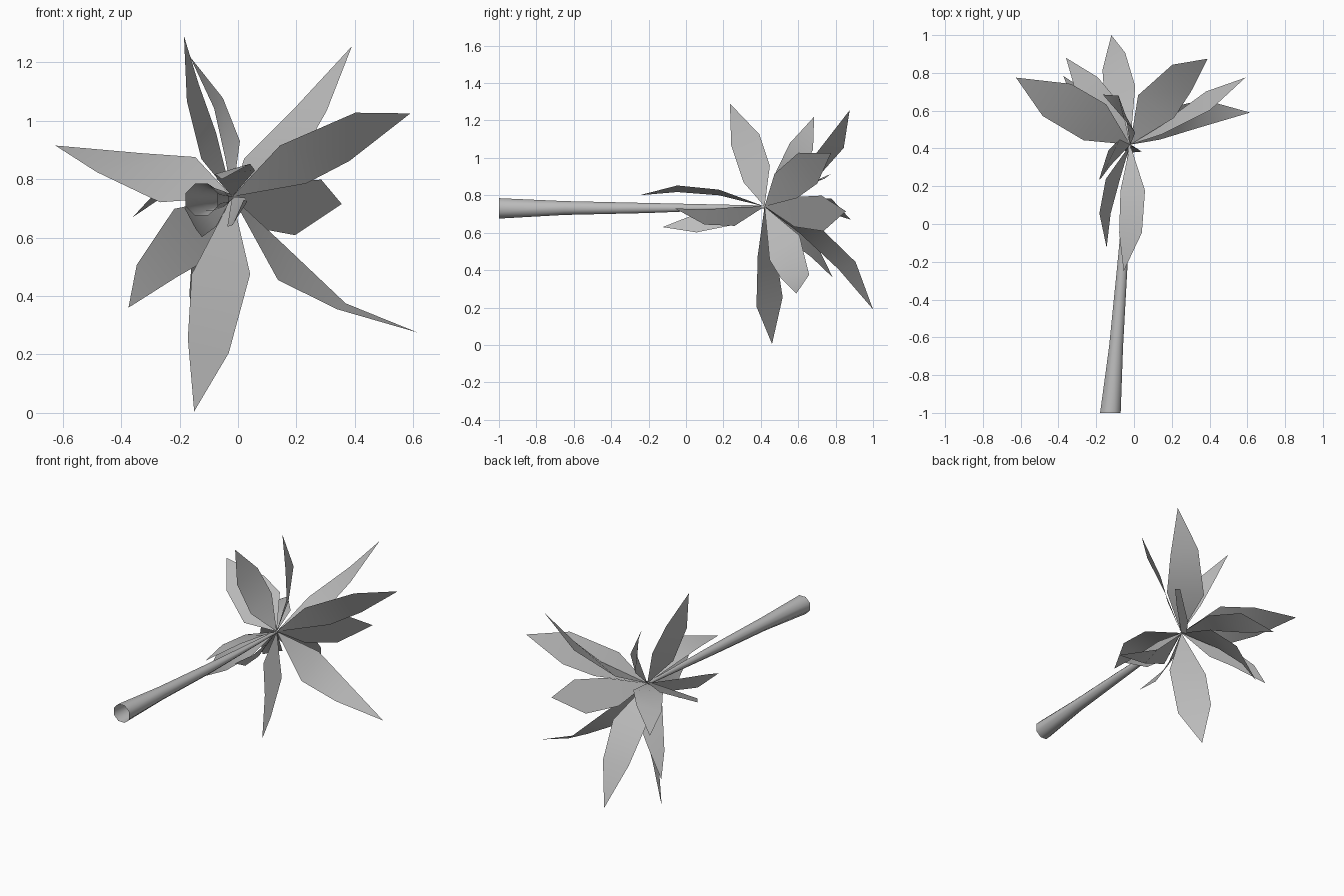
import bpy
import bmesh
import math
from mathutils import Vector

cube = bpy.data.objects.get("Cube")
if cube:
    bpy.data.objects.remove(cube, do_unlink=True)

# One plain grey for the whole plant
GREY = (0.5, 0.5, 0.5, 1)
grey = bpy.data.materials.new("plain_grey")
grey.use_nodes = True
grey.diffuse_color = GREY
grey.node_tree.nodes["Principled BSDF"].inputs["Base Color"].default_value = GREY

CROWN = Vector((-0.02, 0.42, 0.74))


def finish(bm, name):
    """Turn the bmesh into a smooth shaded object."""
    mesh = bpy.data.meshes.new(name)
    for face in bm.faces:
        face.smooth = True
    bm.to_mesh(mesh)
    bm.free()
    mesh.materials.append(grey)
    obj = bpy.data.objects.new(name, mesh)
    bpy.context.scene.collection.objects.link(obj)
    return obj


def leaf(name, tip, inner_side, outer_side, bulge=(0, 0, 0)):
    """Pointed blade from the crown to the tip, with two cross-sections."""
    tip, bulge = Vector(tip), Vector(bulge)
    bm = bmesh.new()
    base = bm.verts.new(CROWN)
    pairs = []
    for part, side in ((1 / 3, inner_side), (2 / 3, outer_side)):
        centre = CROWN.lerp(tip, part) + bulge
        half = Vector(side) / 2
        pairs.append([bm.verts.new(centre + half), bm.verts.new(centre - half)])
    (a, b), (c, d) = pairs
    end = bm.verts.new(tip)
    bm.faces.new((base, a, b))
    bm.faces.new((a, c, d, b))
    bm.faces.new((c, end, d))
    return finish(bm, name)


def trunk(name, stations, sides=8):
    """Tapered open tube lying along y."""
    bm = bmesh.new()
    rings = []
    for x, y, z, radius in stations:
        ring = []
        for i in range(sides):
            angle = math.tau * (i + 0.5) / sides
            ring.append(bm.verts.new((x + radius * math.cos(angle), y,
                                      z + radius * math.sin(angle))))
        rings.append(ring)
    for low, high in zip(rings, rings[1:]):
        for i in range(sides):
            j = (i + 1) % sides
            bm.faces.new((low[i], low[j], high[j], high[i]))
    return finish(bm, name)


trunk("trunk", [(-0.125, -1, 0.73, 0.059), (-0.095, -0.65, 0.732, 0.04),
                (-0.06, -0.2, 0.732, 0.029), (-0.022, 0.42, 0.738, 0.008)])

# Leaves pointing up
leaf("upper_front_leaf", (-0.185, 0.235, 1.29), (0.05, 0.14, 0.09), (0.04, 0.15, 0.06),
     (-0.025, 0.02, -0.01))
leaf("upper_back_leaf", (-0.165, 0.685, 1.22), (-0.05, 0.09, -0.06), (-0.03, 0.125, -0.035),
     (0.05, 0.02, 0))
leaf("upper_left_back_leaf", (0.39, 0.875, 1.255), (-0.19, 0.12, 0), (-0.1, 0.14, 0.02),
     (0, 0.05, -0.04))

# Leaves spreading sideways
leaf("upper_left_leaf", (0.59, 0.775, 1.025), (-0.09, -0.12, 0.13), (0.02, -0.1, 0.165),
     (0.005, -0.005, 0.015))
leaf("left_back_leaf", (0.355, 0.855, 0.715), (0.09, 0.01, 0.16), (0.09, -0.01, 0.19),
     (0.01, 0.02, -0.02))
leaf("lower_left_leaf", (0.615, 0.59, 0.275), (0.01, 0.16, 0.13), (0.03, 0.15, 0.02),
     (-0.05, 0.05, -0.065))
leaf("right_leaf", (-0.625, 0.775, 0.915), (0.12, 0.19, 0.155), (0.15, 0.17, 0.065),
     (0.015, 0, 0))
leaf("right_back_leaf", (-0.36, 0.88, 0.67), (0.14, 0.1, 0.01), (0.11, 0.1, 0.05),
     (0, 0, 0.065))

# Leaves pointing down
leaf("lower_front_leaf", (-0.15, 0.46, 0.005), (0.2, -0.1, 0), (0.14, -0.14, -0.05),
     (0.005, 0, -0.02))
leaf("lower_right_leaf", (-0.375, 0.785, 0.36), (-0.12, -0.04, 0.17), (-0.14, 0.04, 0.04),
     (-0.02, 0.03, 0))
leaf("lower_back_leaf", (-0.12, 1, 0.19), (0.16, 0.12, 0.02), (0.12, 0.09, 0.04),
     (-0.02, 0.055, 0.05))

# Leaves folded back along the trunk
leaf("top_trunk_leaf", (-0.055, -0.25, 0.8), (0.13, 0, 0.03), (0.12, 0, 0.035),
     (0.025, -0.02, 0.055))
leaf("right_trunk_leaf", (-0.145, -0.125, 0.63), (-0.075, 0, 0.1), (-0.06, 0, 0.1),
     (-0.05, 0, -0.015))
leaf("left_trunk_leaf", (0.02, -0.06, 0.73), (0.06, 0, 0.1), (0.05, 0, 0.08),
     (0, 0, -0.05))
